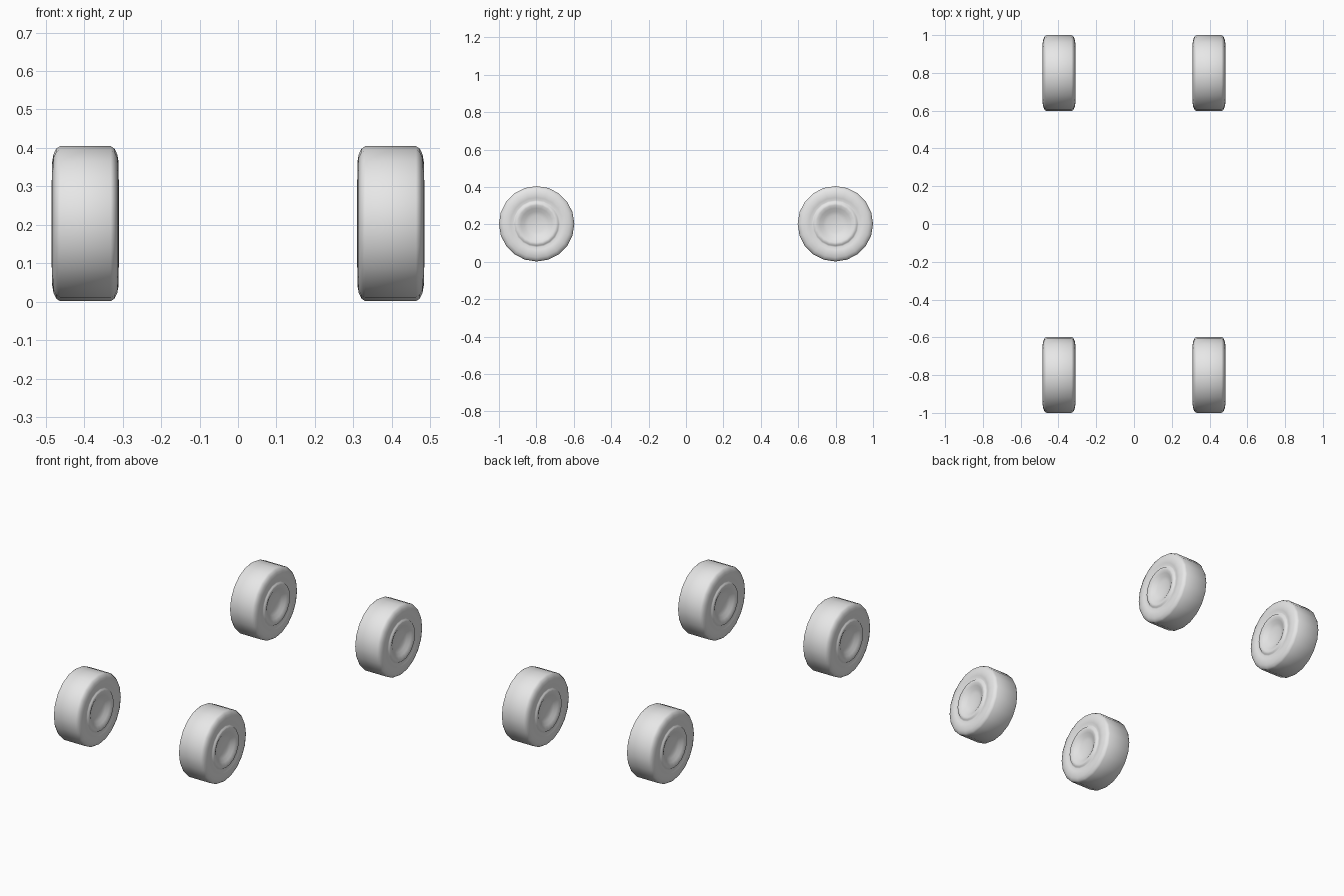
import bpy, bmesh, math

if "Cube" in bpy.data.objects:
    bpy.data.objects.remove(bpy.data.objects["Cube"])

SIDES = 20
RADIUS = 0.2015

grey = bpy.data.materials.new("light grey")
grey.diffuse_color = (0.8, 0.8, 0.8, 1)
grey.use_nodes = True
grey.node_tree.nodes["Principled BSDF"].inputs["Base Color"].default_value = grey.diffuse_color

# Half cross-section from the tread to the hub: (distance from mid-plane, radius)
half = [(0.066, RADIUS), (0.076, 0.195), (0.083, 0.180), (0.0865, 0.160),
        (0.085, 0.140), (0.080, 0.126), (0.082, 0.118), (0.0875, 0.114),
        (0.0865, 0.100), (0.080, 0.084), (0.069, 0.066), (0.063, 0.045)]
HUB = 0.060

# Full profile, mirrored to both sides of the wheel
profile = [(-x, r) for x, r in reversed(half)] + half


def wheel_mesh():
    bm = bmesh.new()
    rings = []
    for x, r in profile:
        rings.append([bm.verts.new((x, r * math.sin(2 * math.pi * i / SIDES),
                                    r * math.cos(2 * math.pi * i / SIDES)))
                      for i in range(SIDES)])
    # Tread, sidewalls and dished rims
    for a, b in zip(rings, rings[1:]):
        for i in range(SIDES):
            j = (i + 1) % SIDES
            bm.faces.new((a[i], a[j], b[j], b[i]))
    # Hub centres
    for ring, x in ((rings[0], -HUB), (rings[-1], HUB)):
        centre = bm.verts.new((x, 0, 0))
        for i in range(SIDES):
            bm.faces.new((ring[i], ring[(i + 1) % SIDES], centre))
    bmesh.ops.recalc_face_normals(bm, faces=bm.faces[:])
    for f in bm.faces:
        f.smooth = True
    mesh = bpy.data.meshes.new("wheel")
    bm.to_mesh(mesh)
    bm.free()
    mesh.materials.append(grey)
    return mesh


# Four wheels
mesh = wheel_mesh()
for end, y in (("front", -0.7985), ("rear", 0.7985)):
    for side, x in (("left", -0.397), ("right", 0.397)):
        wheel = bpy.data.objects.new(f"{end}_{side}_wheel", mesh)
        wheel.location = (x, y, 0.203)
        bpy.context.collection.objects.link(wheel)
